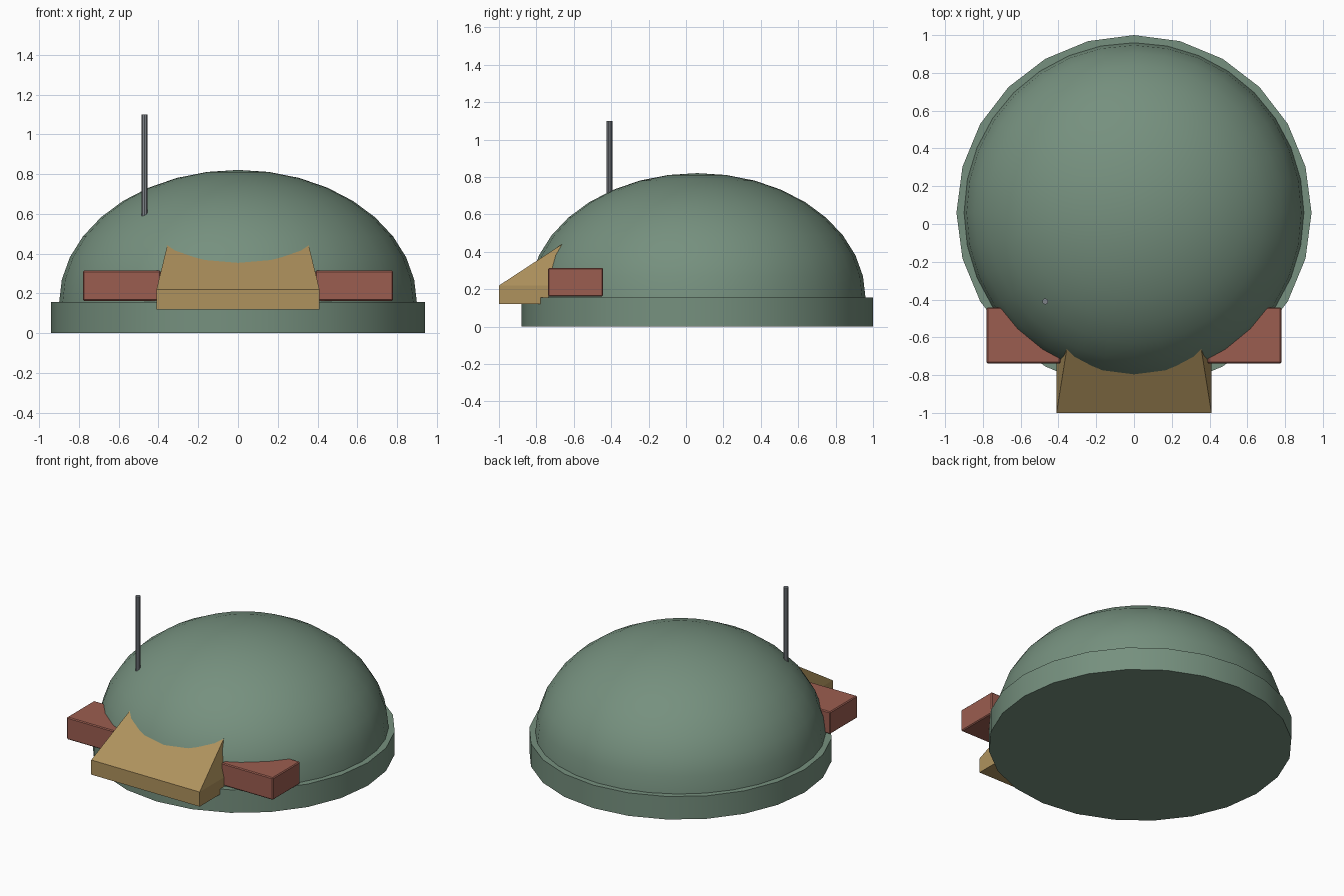
import bpy, bmesh, math
from mathutils import Matrix

if "Cube" in bpy.data.objects:
    bpy.data.objects.remove(bpy.data.objects["Cube"])


def material(name, rgb):
    m = bpy.data.materials.new(name)
    m.diffuse_color = (*rgb, 1)
    m.use_nodes = True
    m.node_tree.nodes["Principled BSDF"].inputs["Base Color"].default_value = m.diffuse_color
    return m


GREEN = material("sage green", (0.18, 0.28, 0.21))
RED = material("brick red", (0.33, 0.11, 0.08))
TAN = material("sand tan", (0.43, 0.29, 0.11))
GREY = material("steel grey", (0.21, 0.23, 0.25))
CY = 0.06  # centre of the round body along y


def finish(name, bm, mat, bevel=0.0, smooth=True):
    bmesh.ops.recalc_face_normals(bm, faces=bm.faces)
    mesh = bpy.data.meshes.new(name)
    bm.to_mesh(mesh)
    bm.free()
    mesh.materials.append(mat)
    ob = bpy.data.objects.new(name, mesh)
    bpy.context.collection.objects.link(ob)
    if bevel:
        mod = ob.modifiers.new("Bevel", "BEVEL")
        mod.width, mod.segments = bevel, 1
    if smooth:
        bpy.ops.object.select_all(action="DESELECT")
        ob.select_set(True)
        bpy.context.view_layer.objects.active = ob
        bpy.ops.object.shade_smooth_by_angle(angle=math.radians(35))
    return ob


def cylinder(name, x, y, z0, z1, r, sides, mat):
    bm = bmesh.new()
    bmesh.ops.create_cone(bm, cap_ends=True, segments=sides, radius1=r, radius2=r,
                          depth=z1 - z0, matrix=Matrix.Translation((x, y, (z0 + z1) / 2)))
    return finish(name, bm, mat)


# round plinth and antenna rod
cylinder("base_ring", 0, CY, 0, 0.157, 0.94, 24, GREEN)
cylinder("antenna", -0.47, -0.41, 0.58, 1.1, 0.016, 10, GREY)

# flattened half-sphere shell
bm = bmesh.new()
bmesh.ops.create_uvsphere(bm, u_segments=32, v_segments=18, radius=1)
bmesh.ops.bisect_plane(bm, geom=bm.verts[:] + bm.edges[:] + bm.faces[:],
                       plane_co=(0, 0, 0), plane_no=(0, 0, -1), clear_outer=True)
bmesh.ops.holes_fill(bm, edges=[e for e in bm.edges if e.is_boundary])
bmesh.ops.scale(bm, vec=(0.9, 0.9, 0.667), verts=bm.verts)
bmesh.ops.translate(bm, vec=(0, CY, 0.154), verts=bm.verts)
finish("dome", bm, GREEN)

# side blocks flanking the entrance
for side, name in ((-1, "left_block"), (1, "right_block")):
    bm = bmesh.new()
    bmesh.ops.create_cube(bm, size=1)
    bmesh.ops.scale(bm, vec=(0.39, 0.295, 0.152), verts=bm.verts)
    bmesh.ops.translate(bm, vec=(side * 0.585, -0.59, 0.238), verts=bm.verts)
    finish(name, bm, RED, bevel=0.006, smooth=False)

# entrance ramp: low box topped by a tapering wedge that runs into the dome
bm = bmesh.new()
W, FRONT, BACK = 0.41, -1.0, -0.6
corners = ((-W, FRONT), (W, FRONT), (W, BACK), (-W, BACK))
low = [bm.verts.new((x, y, 0.12)) for x, y in corners]
mid = [bm.verts.new((x, y, 0.22)) for x, y in corners]
ridge = [bm.verts.new((s * 0.346, BACK, 0.482)) for s in (-1, 1)]
bm.faces.new(low)
for i in range(4):
    j = (i + 1) % 4
    bm.faces.new((low[i], low[j], mid[j], mid[i]))
bm.faces.new((mid[0], mid[1], ridge[1], ridge[0]))
bm.faces.new((mid[1], mid[2], ridge[1]))
bm.faces.new((mid[2], mid[3], ridge[0], ridge[1]))
bm.faces.new((mid[3], mid[0], ridge[0]))
finish("entrance_wedge", bm, TAN, smooth=False)
